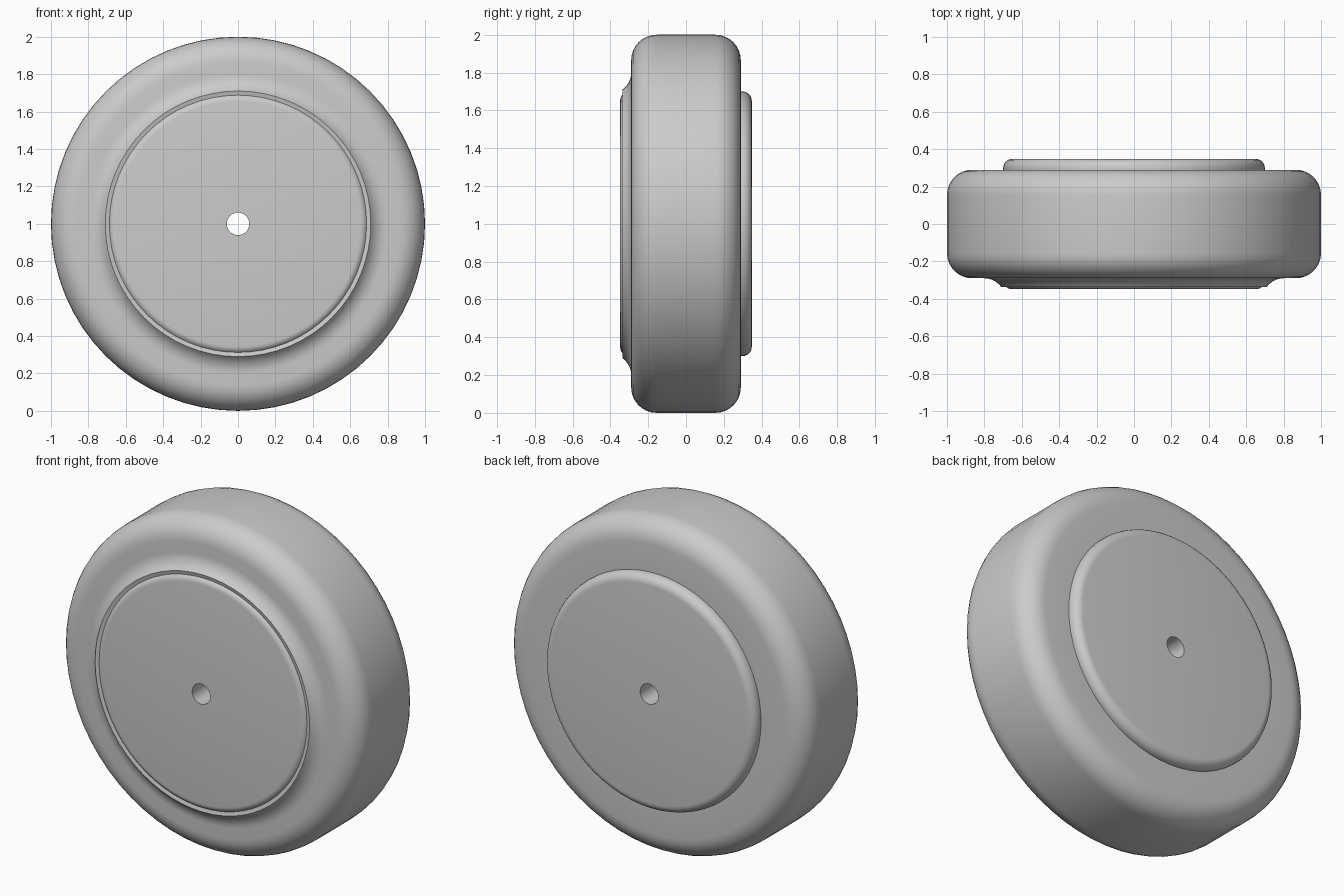
import bpy, bmesh, math
from mathutils import Matrix, Vector

if "Cube" in bpy.data.objects:
    bpy.data.objects.remove(bpy.data.objects["Cube"], do_unlink=True)

SEGMENTS = 64

grey = bpy.data.materials.new("plain_grey")
grey.use_nodes = True
colour = (0.6, 0.6, 0.6, 1)
grey.diffuse_color = colour
grey.node_tree.nodes["Principled BSDF"].inputs["Base Color"].default_value = colour


def arc(r, y, radius, start, end, steps):
    """Points (radius, y) on an arc, angles in degrees."""
    angles = [math.radians(start + (end - start) * i / steps) for i in range(steps + 1)]
    return [(r + radius * math.cos(a), y + radius * math.sin(a)) for a in angles]


# Closed half section of the wheel: front hub, tyre, back hub, axle bore
profile = [(0.06, -0.348), (0.655, -0.348)]
profile += arc(0.655, -0.308, 0.04, -75, -35, 3)        # front hub edge
profile += arc(0.80, -0.40, 0.11, 145, 90, 6)           # concave blend into the tyre
profile += arc(0.865, -0.155, 0.135, -90, 0, 8)         # front shoulder
profile += arc(0.865, 0.155, 0.135, 0, 90, 8)           # back shoulder
profile += [(0.70, 0.29)]
profile += arc(0.65, 0.298, 0.05, 0, 90, 6)             # rounded back hub edge
profile += [(0.06, 0.348)]

# Spin the section around the axle
bm = bmesh.new()
rings = []
for s in range(SEGMENTS):
    turn = Matrix.Rotation(2 * math.pi * s / SEGMENTS, 3, "Y")
    rings.append([bm.verts.new(turn @ Vector((r, y, 0)) + Vector((0, 0, 1))) for r, y in profile])
count = len(profile)
for s in range(SEGMENTS):
    a, b = rings[s], rings[(s + 1) % SEGMENTS]
    for i in range(count):
        j = (i + 1) % count
        bm.faces.new((a[i], a[j], b[j], b[i]))
bmesh.ops.recalc_face_normals(bm, faces=bm.faces)

mesh = bpy.data.meshes.new("wheel")
bm.to_mesh(mesh)
bm.free()
mesh.materials.append(grey)
wheel = bpy.data.objects.new("wheel", mesh)
bpy.context.collection.objects.link(wheel)

bpy.ops.object.select_all(action="DESELECT")
wheel.select_set(True)
bpy.context.view_layer.objects.active = wheel
bpy.ops.object.shade_smooth_by_angle(angle=math.radians(35))
